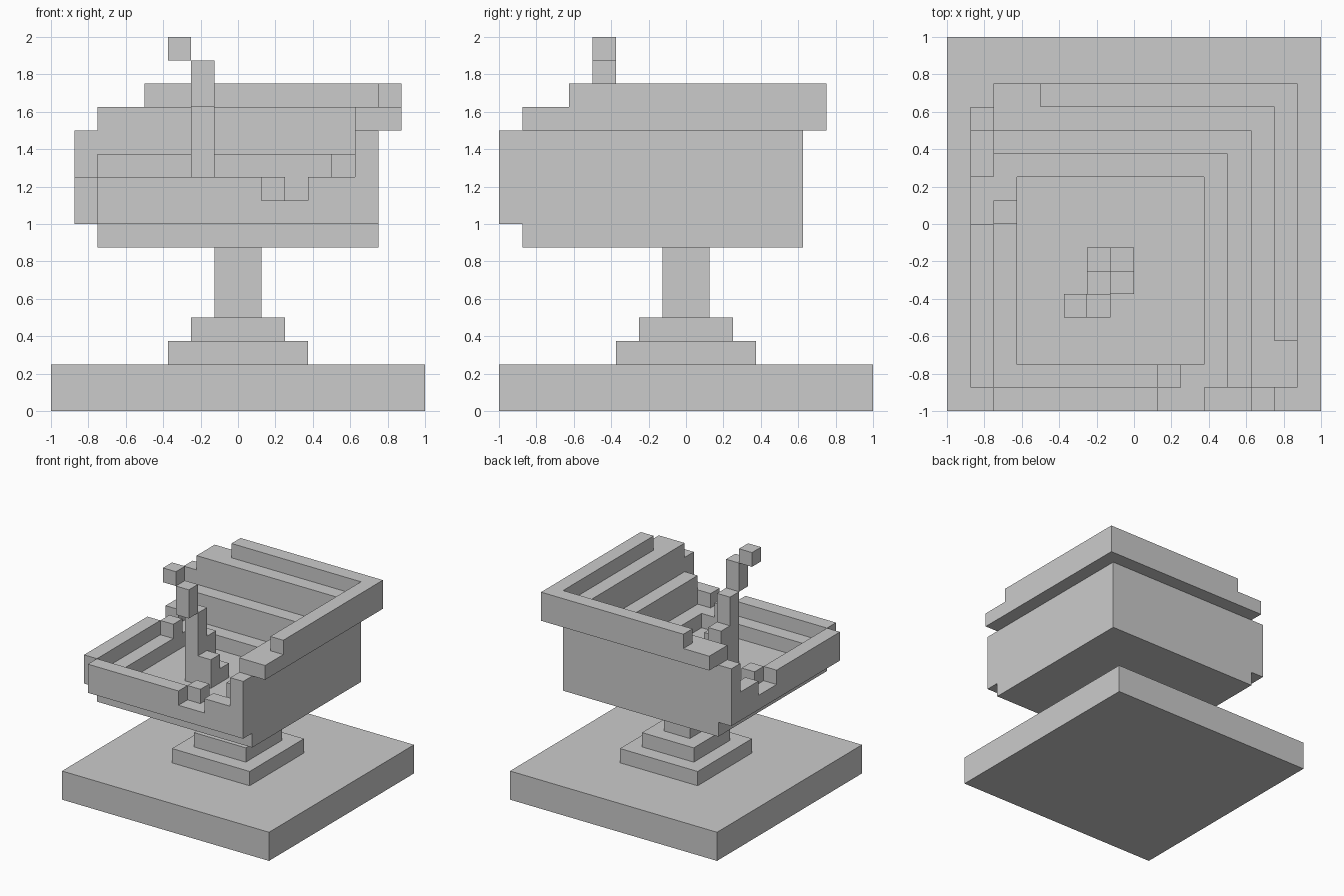
import bpy, bmesh
from mathutils import Vector

if "Cube" in bpy.data.objects:
    bpy.data.objects.remove(bpy.data.objects["Cube"])

U = 0.125  # one grid unit; all box sizes below are in these units


def swap(b):
    """Mirror a box across the bowl's diagonal plane."""
    x0, x1, y0, y1, z0, z1 = b
    return (y0 + 1, y1 + 1, x0 - 1, x1 - 1, z0, z1)


def block_part(name, boxes):
    """Fuse boxes (x0, x1, y0, y1, z0, z1) into one clean outer shell."""
    cells = {(x, y, z) for x0, x1, y0, y1, z0, z1 in boxes
             for x in range(x0, x1) for y in range(y0, y1) for z in range(z0, z1)}
    bm = bmesh.new()
    verts = {}

    def vert(p):
        key = tuple(p)
        if key not in verts:
            verts[key] = bm.verts.new([c * U for c in key])
        return verts[key]

    for cell in cells:
        for axis in range(3):
            for side in (0, 1):
                near = list(cell)
                near[axis] += 1 if side else -1
                if tuple(near) in cells:
                    continue
                corners = []
                for a, b in ((0, 0), (1, 0), (1, 1), (0, 1)):
                    p = list(cell)
                    p[axis] += side
                    p[(axis + 1) % 3] += a
                    p[(axis + 2) % 3] += b
                    corners.append(vert(p))
                bm.faces.new(corners if side else corners[::-1])
    # merge the grid into large flat faces
    bmesh.ops.dissolve_limit(bm, angle_limit=0.01, verts=bm.verts[:], edges=bm.edges[:])
    mesh = bpy.data.meshes.new(name)
    bm.to_mesh(mesh)
    bm.free()
    obj = bpy.data.objects.new(name, mesh)
    bpy.context.collection.objects.link(obj)
    return obj


# Pedestal: square slabs stacked on the centre (half width, bottom, top)
for name, h, z0, z1 in (("base_slab", 8, 0, 2), ("lower_step", 3, 2, 3),
                        ("upper_step", 2, 3, 4), ("column", 1, 4, 7)):
    bpy.ops.mesh.primitive_cube_add(size=1, location=(0, 0, (z0 + z1) / 2 * U))
    obj = bpy.context.object
    obj.name = name
    for v in obj.data.vertices:
        v.co = v.co * Vector((2 * h * U, 2 * h * U, (z1 - z0) * U))

# Slanted bowl: the front/right half, mirrored over the diagonal
half = [
    (-6, 1, -8, -7, 8, 10),   # low front wall
    (1, 3, -8, -7, 8, 9),     # notch in the wall
    (3, 5, -8, -7, 8, 10),    # wall past the notch
    (5, 6, -8, -7, 8, 12),    # corner post
    (-6, 4, -7, -6, 8, 9),    # inner front ledge
    (1, 2, -7, -6, 9, 10),    # small peg by the notch
    (3, 4, -7, 3, 8, 9),      # inner steps rising to the rim
    (4, 5, -7, 4, 8, 11),
    (5, 6, -7, 5, 8, 13),
    (6, 7, -7, 6, 12, 13),    # overhanging rim
    (6, 7, -5, 6, 13, 14),
]
floor = (-6, 6, -7, 5, 7, 8)
block_part("bowl", [floor] + half + [swap(b) for b in half])

# Stepped pointer standing on the bowl floor
block_part("pointer", [
    (-2, -1, -3, -2, 8, 13),
    (-2, -1, -2, -1, 8, 11),
    (-1, 0, -3, -2, 8, 10),
    (-1, 0, -2, -1, 8, 9),
    (-2, -1, -4, -3, 13, 15),
])
block_part("pointer_tip", [(-3, -2, -4, -3, 15, 16)])
